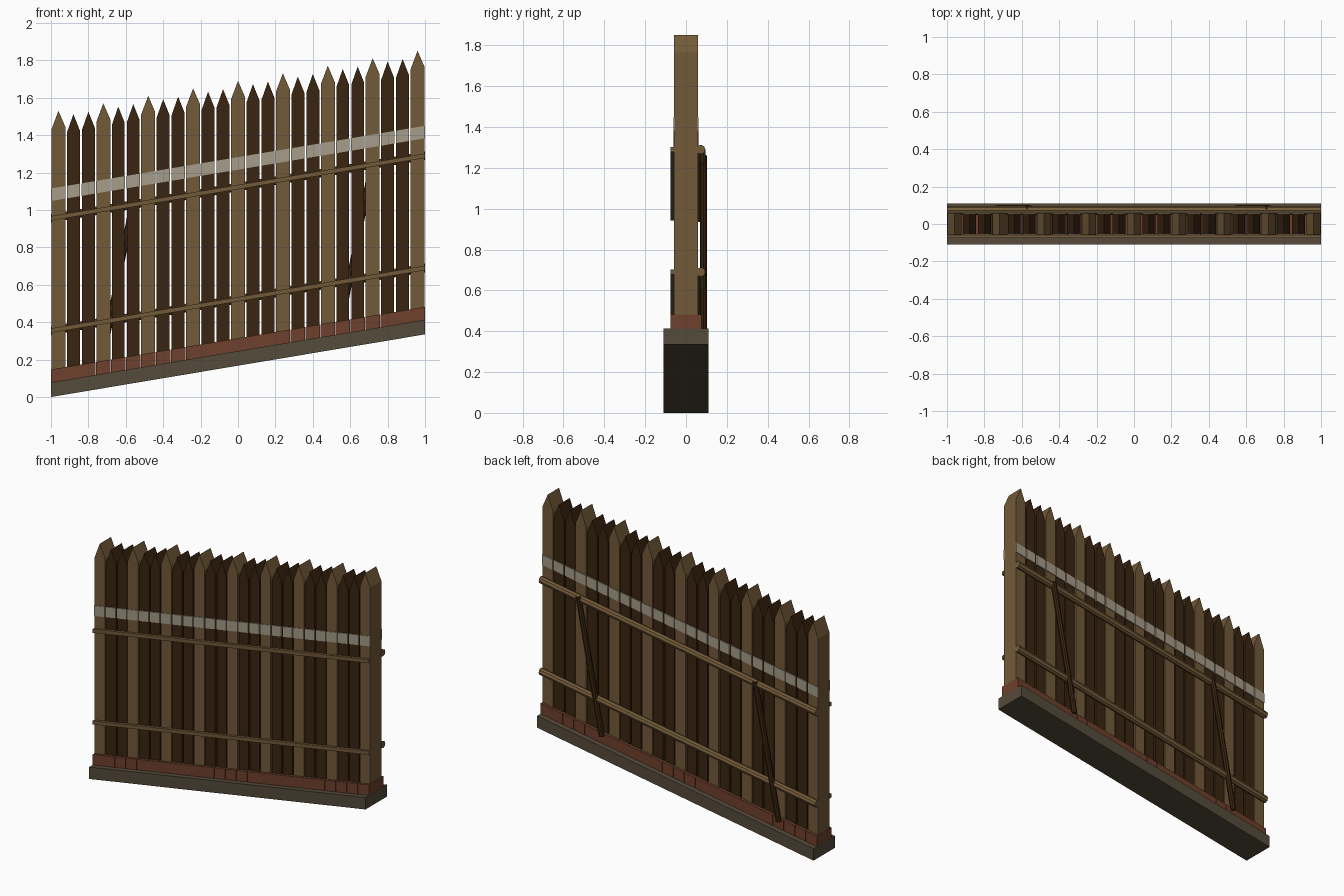
import bpy, bmesh, math
from mathutils import Vector, Matrix

cube = bpy.data.objects.get("Cube")
if cube:
    bpy.data.objects.remove(cube, do_unlink=True)

SLOPE = 0.1675
PITCH = 0.08


def material(name, rgb):
    m = bpy.data.materials.new(name)
    m.use_nodes = True
    m.diffuse_color = (*rgb, 1)
    m.node_tree.nodes["Principled BSDF"].inputs["Base Color"].default_value = (*rgb, 1)
    return m


tan = material("tan wood", (0.171, 0.102, 0.040))
dark = material("dark wood", (0.042, 0.018, 0.005))
stone = material("stone", (0.091, 0.069, 0.042))
brick = material("brick", (0.156, 0.051, 0.025))
pale = material("pale paint", (0.381, 0.332, 0.246))


def finish(name, bm, mat, sloped=True):
    # Everything but the braces follows the hillside
    if sloped:
        for v in bm.verts:
            v.co.z += SLOPE * (v.co.x + 1)
    bmesh.ops.recalc_face_normals(bm, faces=bm.faces)
    mesh = bpy.data.meshes.new(name)
    bm.to_mesh(mesh)
    bm.free()
    mesh.materials.append(mat)
    ob = bpy.data.objects.new(name, mesh)
    bpy.context.collection.objects.link(ob)
    return ob


def add_box(bm, x, y, z):
    size = Vector((x[1] - x[0], y[1] - y[0], z[1] - z[0]))
    mid = Vector((sum(x), sum(y), sum(z))) / 2
    bmesh.ops.create_cube(bm, size=1, matrix=Matrix.Translation(mid) @ Matrix.Diagonal((*size, 1)))


def add_stake(bm, x, half, depth, shoulder, tip):
    # Pointed outline pushed back through the fence thickness
    outline = [(-half, 0.08), (half, 0.08), (half, shoulder), (0, tip), (-half, shoulder)]
    face = bm.faces.new([bm.verts.new((x + px, -depth, pz)) for px, pz in outline])
    out = bmesh.ops.extrude_face_region(bm, geom=[face])
    moved = [g for g in out["geom"] if isinstance(g, bmesh.types.BMVert)]
    bmesh.ops.translate(bm, verts=moved, vec=(0, 2 * depth, 0))


def add_pole(bm, start, end, radius, sides=8):
    a, b = Vector(start), Vector(end)
    turn = (b - a).to_track_quat('Z', 'Y').to_matrix().to_4x4()
    bmesh.ops.create_cone(bm, cap_ends=True, segments=sides, radius1=radius, radius2=radius,
                          depth=(b - a).length, matrix=Matrix.Translation((a + b) / 2) @ turn)


# Stone footing
bm = bmesh.new()
add_box(bm, (-1, 1), (-0.11, 0.11), (0, 0.078))
finish("stone_footing", bm, stone)

# Pickets, brick course and painted band, one segment per picket
posts, pickets, bricks, band = (bmesh.new() for _ in range(4))
for i in range(25):
    x = (i - 12) * PITCH
    if i % 3 == 0:
        half, depth = 0.0375, 0.058
        add_stake(posts, x, half, depth, 1.43, 1.523)
    else:
        half, depth = 0.0345, 0.056
        add_stake(pickets, x, half, depth, 1.40, 1.492)
    add_box(bricks, (x - 0.0393, x + 0.0393), (-0.075, 0.075), (0.078, 0.147))
    for side in (-1, 1):
        y = sorted((side * (depth - 0.002), side * 0.062))
        add_box(band, (x - half - 0.001, x + half + 0.001), y, (1.048, 1.115))
finish("tall_pickets", posts, tan)
finish("dark_pickets", pickets, dark)
finish("brick_course", bricks, brick)
finish("painted_band", band, pale)

# Thin front rails and thicker round back rails
for label, z in (("lower", 0.355), ("upper", 0.955)):
    bm = bmesh.new()
    add_box(bm, (-1, 1), (-0.075, -0.055), (z - 0.012, z + 0.012))
    finish(label + "_front_rail", bm, tan)
    bm = bmesh.new()
    add_pole(bm, (-1, 0.072, z), (1, 0.072, z), 0.023)
    finish(label + "_back_rail", bm, tan)

# Leaning back braces
for label, shift in (("left", 0), ("right", -1.28)):
    bm = bmesh.new()
    dz = shift * SLOPE
    add_pole(bm, (0.55 + shift, 0.085, 0.39 + dz), (0.72 + shift, 0.085, 1.26 + dz), 0.017)
    finish(label + "_brace", bm, dark, sloped=False)
